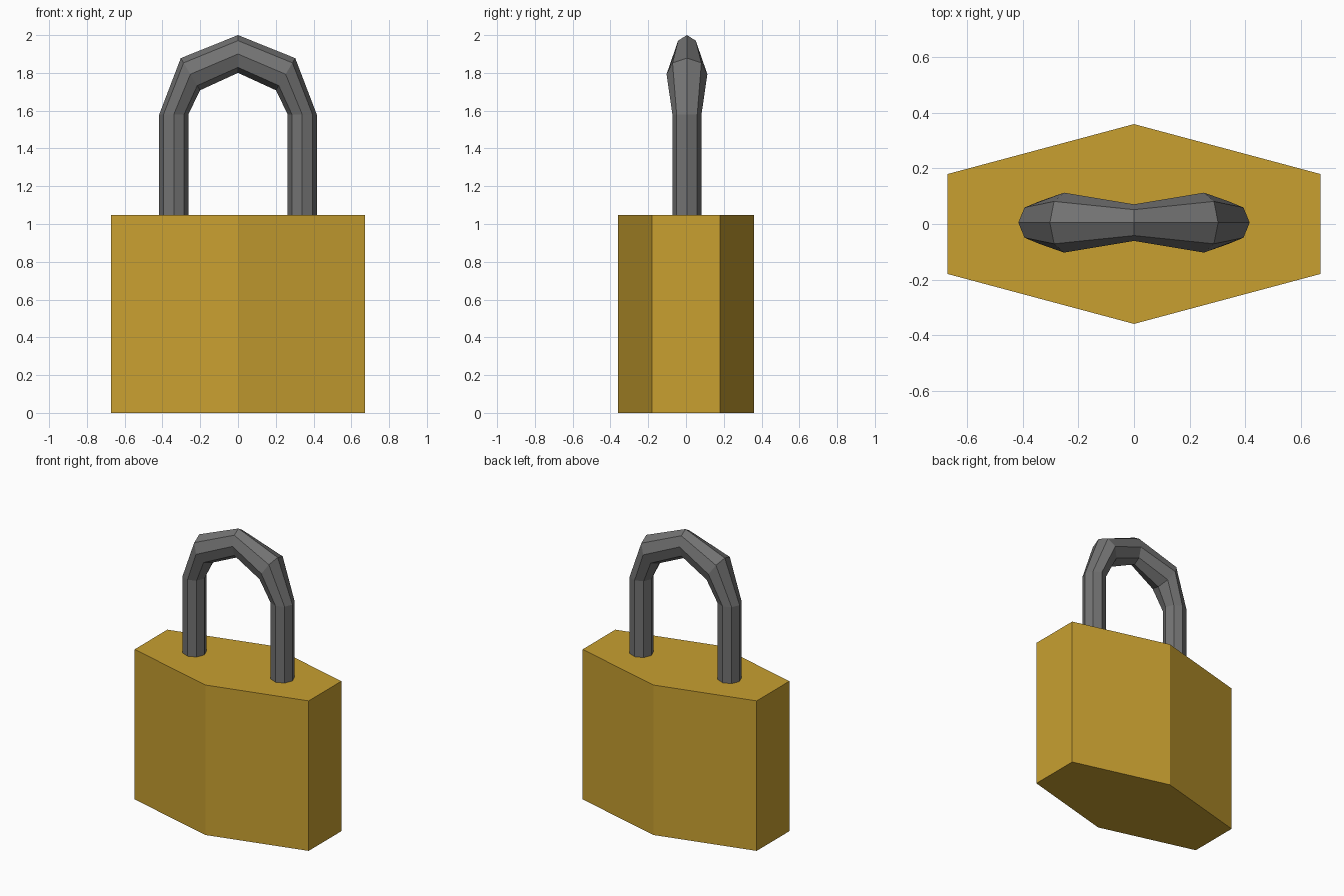
import bpy, bmesh, math

if "Cube" in bpy.data.objects:
    bpy.data.objects.remove(bpy.data.objects["Cube"])


def finish(bm, name, color=None):
    bmesh.ops.recalc_face_normals(bm, faces=bm.faces)
    mesh = bpy.data.meshes.new(name)
    bm.to_mesh(mesh)
    bm.free()
    obj = bpy.data.objects.new(name, mesh)
    bpy.context.collection.objects.link(obj)
    if color:
        mat = bpy.data.materials.new(name + "_color")
        mat.diffuse_color = color
        mat.use_nodes = True
        mat.node_tree.nodes["Principled BSDF"].inputs["Base Color"].default_value = mat.diffuse_color
        mesh.materials.append(mat)
    return obj


# Body: hexagonal outline extruded upwards
BODY_TOP = 1.047
outline = [(-0.672, -0.18), (0, -0.36), (0.672, -0.18),
           (0.672, 0.18), (0, 0.36), (-0.672, 0.18)]
bm = bmesh.new()
base = bm.faces.new([bm.verts.new((x, y, 0)) for x, y in outline])
ext = bmesh.ops.extrude_face_region(bm, geom=[base], use_keep_orig=True)
top = [v for v in ext["geom"] if isinstance(v, bmesh.types.BMVert)]
bmesh.ops.translate(bm, verts=top, vec=(0, 0, BODY_TOP))
finish(bm, "lock_body", (0.58, 0.35, 0.03, 1))

# Shackle: eight-sided rings as (centre x, centre z, outward x, outward z, half depth)
SIDES = 8
CENTRE_Y = 0.005
half = [(-0.34, BODY_TOP - 0.005, -0.077, 0, 0.077),
        (-0.34, 1.58, -0.077, 0, 0.077),
        (-0.252, 1.793, -0.051, 0.085, 0.108),
        (0, 1.9, 0, 0.1, 0.066)]
path = half + [(-cx, cz, -ox, oz, d) for cx, cz, ox, oz, d in reversed(half[:-1])]

bm = bmesh.new()
rings = []
for cx, cz, ox, oz, depth in path:
    ring = []
    for i in range(SIDES):
        a = math.tau * i / SIDES
        ring.append(bm.verts.new((cx + ox * math.cos(a),
                                  CENTRE_Y + depth * math.sin(a),
                                  cz + oz * math.cos(a))))
    rings.append(ring)
for r, s in zip(rings, rings[1:]):
    for i in range(SIDES):
        j = (i + 1) % SIDES
        bm.faces.new((r[i], r[j], s[j], s[i]))
bm.faces.new(rings[0])
bm.faces.new(rings[-1])
finish(bm, "shackle", (0.17, 0.17, 0.17, 1))
